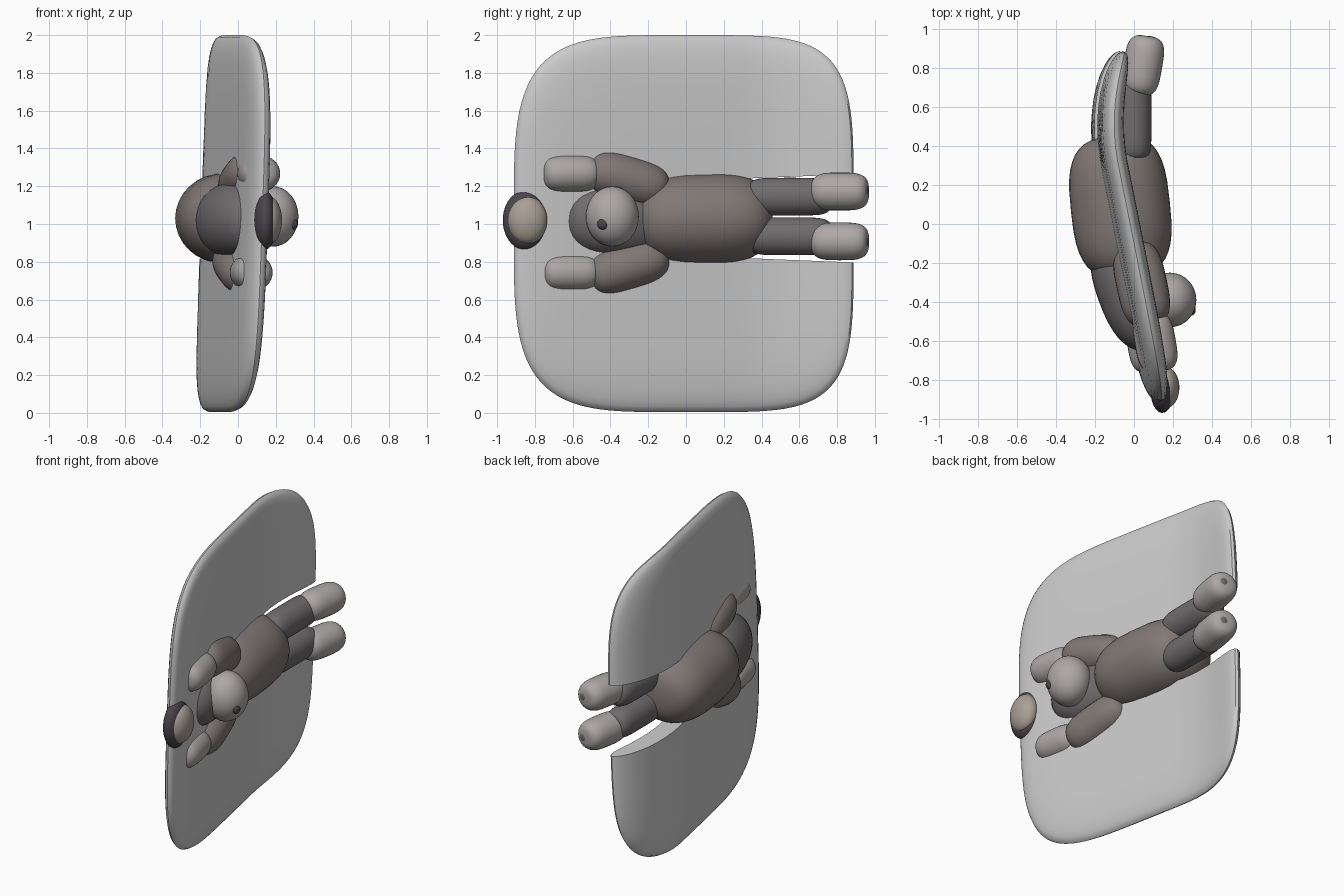
import bpy, bmesh, math
from mathutils import Matrix, Vector

if "Cube" in bpy.data.objects:
    bpy.data.objects.remove(bpy.data.objects["Cube"])


def material(name, r, g, b):
    m = bpy.data.materials.new(name)
    m.diffuse_color = (r, g, b, 1)
    m.use_nodes = True
    m.node_tree.nodes["Principled BSDF"].inputs["Base Color"].default_value = m.diffuse_color
    return m


FUR = material("dark_fur", 0.22, 0.19, 0.18)
FUR2 = material("shadow_fur", 0.16, 0.15, 0.155)
PALE = material("pale_fur", 0.42, 0.39, 0.385)
BEIGE = material("beige", 0.40, 0.35, 0.30)
DARK = material("dark", 0.07, 0.06, 0.07)


def spow(v, p):
    return math.copysign(abs(v) ** p, v)


def finish(name, bm, mat=None):
    bmesh.ops.recalc_face_normals(bm, faces=bm.faces)
    me = bpy.data.meshes.new(name)
    bm.to_mesh(me)
    bm.free()
    for p in me.polygons:
        p.use_smooth = True
    ob = bpy.data.objects.new(name, me)
    bpy.context.collection.objects.link(ob)
    if mat:
        me.materials.append(mat)
    return ob


def blob(name, loc, rad, mat, n=2.0, rx=0, rz=0):
    """Rounded solid along y; n above 2 makes it boxier lengthwise."""
    bm = bmesh.new()
    bmesh.ops.create_uvsphere(bm, u_segments=32, v_segments=20, radius=1)
    rot = Matrix.Rotation(math.radians(rz), 3, 'Z') @ Matrix.Rotation(math.radians(rx), 3, 'X')
    for v in bm.verts:
        x, z, y = v.co  # sphere poles become the y ends
        r = math.hypot(x, z)
        f = spow(r, 2 / n) / r if r > 1e-6 else 0
        p = Vector((x * f * rad[0], spow(y, 2 / n) * rad[1], z * f * rad[2]))
        v.co = rot @ p + Vector(loc)
    return finish(name, bm, mat)


def slab_x(y, z):
    """Centre line of the slab: slanted, flattening towards the feet end."""
    return -0.055 - 0.2 * y + 0.48 * max(0, y - 0.3) ** 2 + 0.035 * (z - 1)


# slab: rounded-square cushion built from concentric rings on both faces
bm = bmesh.new()
N = 128
steps = [0.04 + 0.09 * i for i in range(10)] + [0.9, 0.94, 0.97, 0.99, 1.0]
path = [(s, 1) for s in steps] + [(s, -1) for s in reversed(steps[:-1])]
rings = []
for s, side in path:
    ring = []
    for i in range(N):
        a = 2 * math.pi * i / N
        e = 0.5 if math.cos(a) < 0 else 0.42  # squarer corners at the feet end
        y = -0.012 + 0.9 * s * spow(math.cos(a), e)
        z = 1.002 + 0.998 * s * spow(math.sin(a), e)
        h = 0.062 * math.sqrt(max(0, 1 - s ** 9))
        ring.append(bm.verts.new((slab_x(y, z) + side * h, y, z)))
    rings.append(ring)
for r0, r1 in zip(rings, rings[1:]):
    for i in range(N):
        j = (i + 1) % N
        bm.faces.new((r0[i], r0[j], r1[j], r1[i]))
bm.faces.new(rings[0])
bm.faces.new(rings[-1])
slab = finish("slab", bm)

# notch in the slab where the body and legs lie, widening towards the feet
bm = bmesh.new()
bmesh.ops.create_cube(bm, size=1)
for v in bm.verts:
    v.co = Vector((v.co.x, 0.55 + v.co.y, 1.03 + v.co.z * (0.44 + 0.08 * v.co.y)))
cutter = finish("notch_cutter", bm)
cutter.hide_render = True
mod = slab.modifiers.new("notch", 'BOOLEAN')
mod.operation = 'DIFFERENCE'
mod.object = cutter
mod.solver = 'EXACT'
bpy.context.view_layer.objects.active = slab
slab.select_set(True)
bpy.ops.object.modifier_apply(modifier="notch")
bpy.ops.object.shade_smooth_by_angle(angle=math.radians(40))
bpy.data.objects.remove(cutter)

# body
blob("torso", (-0.07, 0.09, 1.03), (0.255, 0.365, 0.24), FUR, 3.0, rz=6)
blob("chest", (-0.02, -0.34, 1.02), (0.17, 0.32, 0.20), FUR2, 2.4, rz=20)
blob("head", (0.185, -0.39, 1.04), (0.135, 0.14, 0.16), PALE)
blob("nose", (0.295, -0.44, 1.0), (0.022, 0.03, 0.03), DARK)
for k in (-1, 1):
    blob("eye", (0.255, -0.465, 1.03 + 0.045 * k), (0.025, 0.02, 0.018), DARK)

# small ball beyond the head with a dark rim
blob("ball_rim", (0.145, -0.855, 1.02), (0.06, 0.115, 0.155), DARK)
blob("ball", (0.165, -0.84, 1.02), (0.068, 0.105, 0.125), BEIGE)

# paired limbs
for side, k in (("upper", 1), ("lower", -1)):
    mid = 1.005
    blob(side + "_arm", (0.025 + 0.015 * k, -0.31, mid + 0.23 * k), (0.13, 0.22, 0.125), FUR, 3.2,
         rx=-16 * k, rz=12)
    blob(side + "_hand", (0.09 + 0.02 * k, -0.61, mid + 0.262 * k), (0.105, 0.15, 0.098), PALE, 3.4, rz=10)
    mid = 1.04
    blob(side + "_leg", (-0.005, 0.55, mid + 0.105 * k), (0.095, 0.22, 0.1), FUR2, 5)
    blob(side + "_foot", (0.045, 0.815, mid + 0.132 * k), (0.1, 0.152, 0.1), PALE, 3.6, rz=-10)
    blob(side + "_toe", (0.08, 0.937, mid + 0.135 * k), (0.045, 0.028, 0.045), FUR2)
